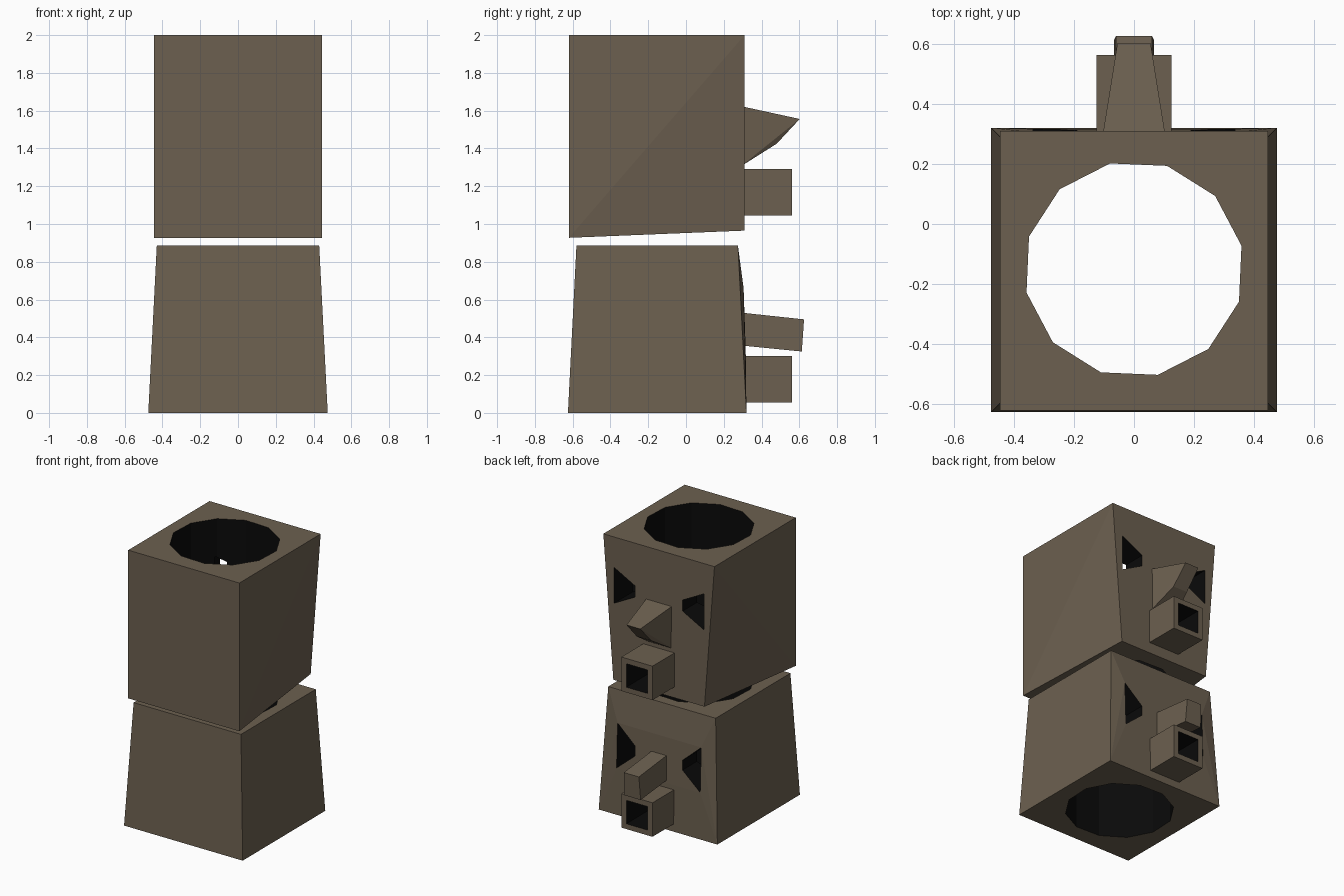
import bpy, bmesh
from math import radians, cos, sin

old = bpy.data.objects.get("Cube")
if old:
    bpy.data.objects.remove(old, do_unlink=True)


def material(name, rgb):
    mat = bpy.data.materials.new(name)
    mat.use_nodes = True
    mat.diffuse_color = (*rgb, 1)
    bsdf = next(n for n in mat.node_tree.nodes if n.type == 'BSDF_PRINCIPLED')
    bsdf.inputs["Base Color"].default_value = (*rgb, 1)
    bsdf.inputs["Roughness"].default_value = 0.9
    return mat


CLAY = material("brown clay", (0.15, 0.117, 0.08))
DARK = material("dark hollow", (0.003, 0.003, 0.003))


def solid(name, points, slot=0):
    """Flat-faced convex solid around the given corner points."""
    bm = bmesh.new()
    for p in points:
        bm.verts.new(p)
    bmesh.ops.convex_hull(bm, input=bm.verts[:])
    bmesh.ops.dissolve_limit(bm, angle_limit=radians(0.3),
                             verts=bm.verts[:], edges=bm.edges[:])
    bmesh.ops.recalc_face_normals(bm, faces=bm.faces[:])
    for f in bm.faces:
        f.material_index = slot
    mesh = bpy.data.meshes.new(name)
    bm.to_mesh(mesh)
    bm.free()
    mesh.materials.append(CLAY)
    mesh.materials.append(DARK)
    obj = bpy.data.objects.new(name, mesh)
    bpy.context.collection.objects.link(obj)
    return obj


def mirrored(points):
    return [(s * x, y, z) for x, y, z in points for s in (-1, 1)]


def box(hx, y0, y1, z0, z1):
    return mirrored([(hx, y, z) for y in (y0, y1) for z in (z0, z1)])


def carve(obj, cutters):
    """Cut dark-walled holes and bake the result into the mesh."""
    for cutter in cutters:
        cutter.hide_render = True
        mod = obj.modifiers.new("cut", 'BOOLEAN')
        mod.operation = 'DIFFERENCE'
        mod.solver = 'EXACT'
        mod.object = cutter
    graph = bpy.context.evaluated_depsgraph_get()
    mesh = bpy.data.meshes.new_from_object(obj.evaluated_get(graph))
    obj.modifiers.clear()
    obj.data = mesh
    for cutter in cutters:
        bpy.data.objects.remove(cutter, do_unlink=True)


def bore():
    # Twelve-sided shaft, slightly turned
    ring = [radians(12.5 + 30 * i) for i in range(12)]
    return solid("bore_cutter", [(0.366 * cos(a), -0.15 + 0.36 * sin(a), z)
                                 for a in ring for z in (-0.2, 2.2)], 1)


def eyes(outer_x, outer_z, inner_z):
    outline = [(outer_x, z) for z in outer_z] + [(0.19, z) for z in inner_z]
    return [solid("eye_cutter", [(s * x, y, z) for x, z in outline
                                 for y in (0.1, 0.5)], 1) for s in (-1, 1)]


def mouth(name, z):
    spout = solid(name, box(0.125, 0.28, 0.562, z - 0.123, z + 0.123))
    carve(spout, [mouth_cutter(z)])


def mouth_cutter(z):
    return solid("mouth_cutter", box(0.085, 0.1, 0.7, z - 0.085, z + 0.085), 1)


UPPER_MOUTH, LOWER_MOUTH = 1.167, 0.178

# Upper head: straight front, face narrowing towards the chin
upper = solid("upper_head", mirrored([
    (0.445, -0.62, 2), (0.445, 0.31, 2),
    (0.445, -0.62, 0.927), (0.365, 0.31, 0.965)]))
carve(upper, [bore(), mouth_cutter(UPPER_MOUTH)]
      + eyes(0.36, (1.52, 1.78), (1.61, 1.69)))

# Lower head: tapered block with a slightly bulging face
lower = solid("lower_head", mirrored([
    (0.475, -0.625, 0), (0.475, 0.32, 0),
    (0.43, -0.58, 0.885), (0.43, 0.275, 0.885),
    (0.335, 0.316, 0.335), (0.335, 0.305, 0.66)]))
carve(lower, [bore(), mouth_cutter(LOWER_MOUTH)]
      + eyes(0.335, (0.337, 0.658), (0.46, 0.53)))

# Square spout mouths
mouth("upper_mouth", UPPER_MOUTH)
mouth("lower_mouth", LOWER_MOUTH)

# Pointed upper nose
solid("upper_nose", mirrored([
    (0.105, 0.29, 1.624), (0.1, 0.29, 1.305),
    (0.055, 0.602, 1.556), (0.058, 0.48, 1.425)]))

# Drooping bar nose
solid("lower_nose", mirrored([
    (0.06, 0.28, 0.532), (0.066, 0.28, 0.358),
    (0.06, 0.625, 0.495), (0.066, 0.613, 0.325)]))
